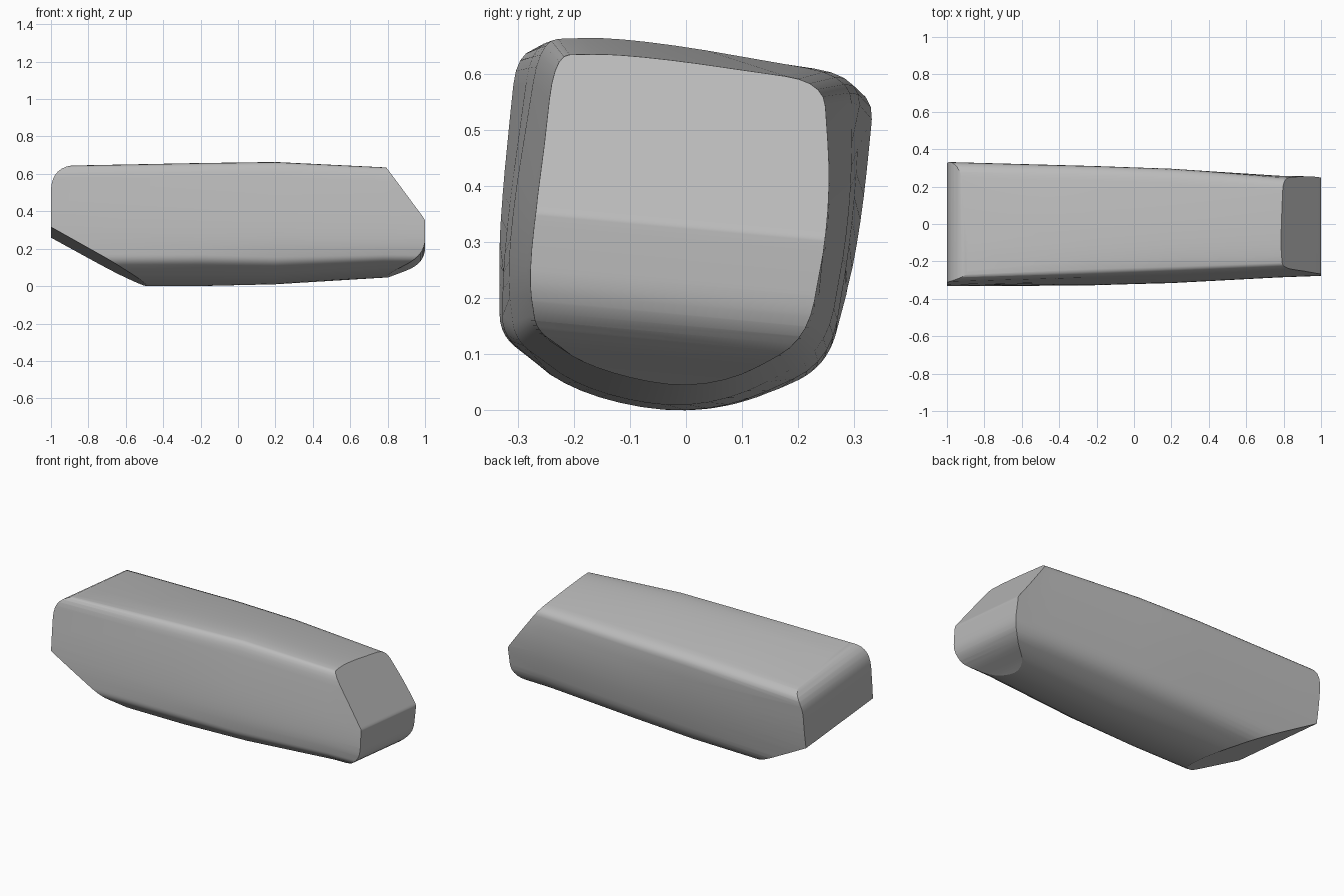
import bpy
import bmesh
from mathutils import Vector

default = bpy.data.objects.get("Cube")
if default:
    bpy.data.objects.remove(default, do_unlink=True)

TILT = -0.09  # every end cut leans slightly across the width


def rounded(corners, steps=6):
    """Round each (a, b, share) corner; share is the part of each edge used."""
    points = []
    for i, (a, b, share) in enumerate(corners):
        here = Vector((a, b))
        before = here.lerp(Vector(corners[i - 1][:2]), share)
        after = here.lerp(Vector(corners[(i + 1) % len(corners)][:2]), share)
        if share == 0:
            points.append(here)
            continue
        for k in range(steps):
            t = k / steps if share == 0.5 else k / (steps - 1)
            points.append(before.lerp(here, t).lerp(here.lerp(after, t), t))
    return points


def loft(name, rings):
    """Skin closed rings of equal length and cap both ends."""
    bm = bmesh.new()
    loops = [[bm.verts.new(p) for p in ring] for ring in rings]
    for one, two in zip(loops, loops[1:]):
        for i in range(len(one)):
            bm.faces.new((one[i - 1], one[i], two[i], two[i - 1]))
    bm.faces.new(loops[0])
    bm.faces.new(loops[-1])
    bmesh.ops.recalc_face_normals(bm, faces=bm.faces)
    mesh = bpy.data.meshes.new(name)
    bm.to_mesh(mesh)
    bm.free()
    obj = bpy.data.objects.new(name, mesh)
    bpy.context.collection.objects.link(obj)
    return obj


# Rounding at: top front, top, top back, back, low back, bottom,
# low front bevel, low front, front
shares = (0.2, 0.5, 0.2, 0.5, 0.3, 0.5, 0.5, 0.2, 0.5)

# Cross-sections (y, z) from the broad end to the narrow end
sections = {
    -1.02: ((-.302, .65), (-.1, .63), (.338, .58), (.308, .29), (.25, .07),
            (.04, -.01), (-.2, .03), (-.335, .14), (-.334, .33)),
    -0.2: ((-.275, .66), (-.1, .664), (.312, .6), (.3, .34), (.257, .09),
           (.04, -.01), (-.2, .03), (-.328, .14), (-.325, .3)),
    0.2: ((-.26, .665), (-.1, .67), (.295, .6), (.296, .36), (.25, .11),
          (.04, 0), (-.18, .035), (-.305, .13), (-.323, .28)),
    0.78: ((-.235, .638), (-.1, .64), (.246, .59), (.264, .38), (.225, .13),
           (.04, .035), (-.17, .075), (-.275, .15), (-.292, .26)),
    1.02: ((-.225, .62), (-.1, .63), (.24, .58), (.26, .36), (.215, .13),
           (.04, .035), (-.17, .075), (-.265, .15), (-.284, .26)),
}
rings = []
for x, ring in sections.items():
    outline = rounded([(y, z, s) for (y, z), s in zip(ring, shares)])
    rings.append([(x, p.x, p.y) for p in outline])
body = loft("block_body", rings)

# Side outline (x, z): slanted underside, rounded shoulder, sloped nose
outline = rounded([
    (-1, .29, 0), (-1, .622, .42), (-.65, .64, .4), (-.4, .73, 0),
    (.7, .75, 0), (.784, .63, 0), (1, .335, .04), (1, .145, .45),
    (.78, .045, .3), (.6, -.1, 0), (-.305, -.1, 0),
], 9)
cutter = loft("outline_cutter",
              [[(p.x, y, p.y + TILT * y) for p in outline] for y in (-.5, .5)])
cutter.hide_render = True

trim = body.modifiers.new("trim_ends", "BOOLEAN")
trim.operation = "INTERSECT"
trim.object = cutter
bpy.ops.object.select_all(action="DESELECT")
bpy.context.view_layer.objects.active = body
body.select_set(True)
bpy.ops.object.modifier_apply(modifier=trim.name)
bpy.data.objects.remove(cutter, do_unlink=True)

# Stand the block on the ground
lowest = min(v.co.z for v in body.data.vertices)
for v in body.data.vertices:
    v.co.z -= lowest
bpy.ops.object.shade_smooth_by_angle(angle=0.5)

# Single grey finish
grey = bpy.data.materials.new("plain_grey")
grey.use_nodes = True
colour = (0.5, 0.5, 0.5, 1)
grey.diffuse_color = colour
grey.node_tree.nodes["Principled BSDF"].inputs["Base Color"].default_value = colour
body.data.materials.clear()
body.data.materials.append(grey)
